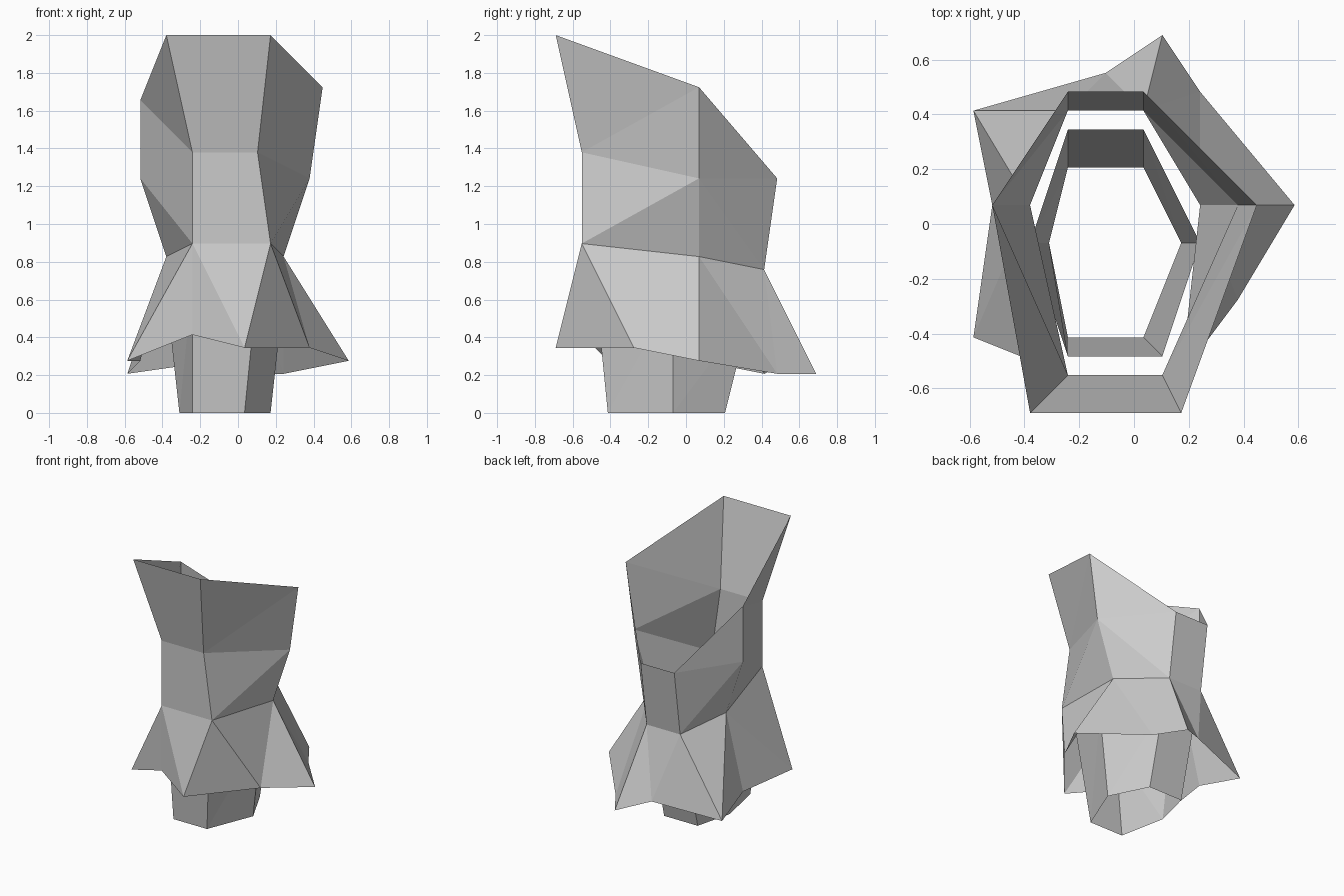
import bpy
import bmesh
from mathutils import Vector

cube = bpy.data.objects.get("Cube")
if cube:
    bpy.data.objects.remove(cube, do_unlink=True)

UNIT = 2 / 29          # everything sits on a coarse modelling grid

grey = bpy.data.materials.new("plain_grey")
grey.use_nodes = True
colour = (0.6, 0.6, 0.6, 1)
grey.diffuse_color = colour
grey.node_tree.nodes["Principled BSDF"].inputs["Base Color"].default_value = colour


def hexagon(front, right, back, left):
    """Six-sided ring; front and back are edges (x_min, x_max, y, z)."""
    fx, fx_end, fy, fz = front
    bx, bx_end, by, bz = back
    return [(fx, fy, fz), (fx_end, fy, fz), right,
            (bx_end, by, bz), (bx, by, bz), left]


def lace(bm, verts, upper, lower, steps):
    """Triangle band between two rings; each step advances one of them."""
    def vert(ring, index):
        point = ring[index % len(ring)]
        if point not in verts:
            x, y, z = point
            verts[point] = bm.verts.new(Vector((x - 0.5, y, z)) * UNIT)
        return verts[point]

    u = l = 0
    for step in steps.replace(" ", ""):
        corners = [vert(upper, u), vert(lower, l)]
        if step == "u":
            u += 1
            corners.append(vert(upper, u))
        else:
            l += 1
            corners.append(vert(lower, l))
        if len(set(corners)) == len(corners):   # skip where rings merge
            bm.faces.new(corners)


def build(name, rings, step_list):
    bm = bmesh.new()
    verts = {}
    for upper, lower, steps in zip(rings, rings[1:], step_list):
        lace(bm, verts, upper, lower, steps)
    mesh = bpy.data.meshes.new(name)
    bm.to_mesh(mesh)
    bm.free()
    mesh.materials.append(grey)
    obj = bpy.data.objects.new(name, mesh)
    bpy.context.collection.objects.link(obj)
    return obj


# Outer shell: slanted rim, chest, waist and flared jagged skirt
rim = hexagon((-5, 3, -10, 29), (7, 1, 25), (-3, 1, 7, 18), (-7, 1, 24))
chest = hexagon((-3, 2, -8, 20), (6, 1, 18), (-3, 1, 7, 18), (-7, 1, 18))
waist = hexagon((-3, 3, -8, 13), (4, 1, 12), (-3, 1, 6, 11), (-5, 1, 12))
hem = [(-3, -8, 6), (1, -10, 5), (6, -4, 5), (9, 1, 4), (4, 7, 3),
       (2, 10, 3), (-1, 8, 4), (-8, 6, 3), (-7, 1, 4), (-8, -6, 4)]
build("outer_shell", [rim, chest, waist, hem],
      ["lu ul ul ul lu lu", "ul ul lu ul ul lu", "lulu llu llu lu llu l"])

# Inner tube hanging below the skirt
tube_top = hexagon((-3, 2, -7, 10), (4, -1, 9), (-3, 1, 5, 8), (-5, -1, 9))
tube_base = hexagon((-3, 1, -6, 0), (3, -1, 0), (-3, 1, 3, 0), (-4, -1, 0))
build("inner_tube", [tube_top, tube_base], ["ul" * len(tube_top)])
